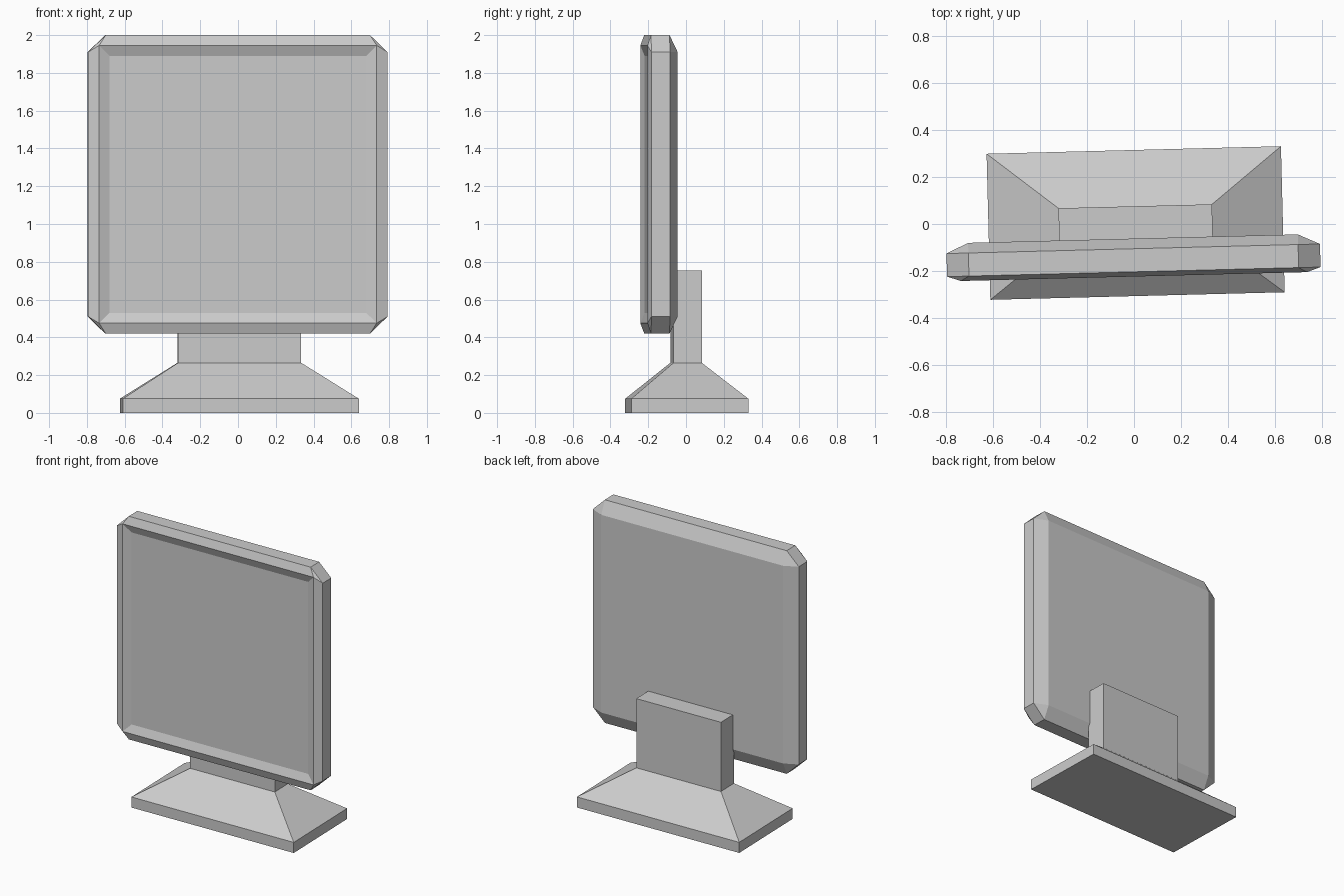
import bpy, bmesh
from math import radians
from mathutils import Matrix

cube = bpy.data.objects.get("Cube")
if cube:
    bpy.data.objects.remove(cube, do_unlink=True)

grey = bpy.data.materials.new("light grey plastic")
grey.use_nodes = True
grey.diffuse_color = (0.6, 0.6, 0.6, 1)
grey.node_tree.nodes["Principled BSDF"].inputs["Base Color"].default_value = (0.6, 0.6, 0.6, 1)

# The whole monitor is turned slightly about its upright axis
TURN = Matrix.Rotation(radians(1.47), 4, 'Z')


def rect(hx, hy):
    return [(sx * hx, sy * hy) for sx in (-1, 1) for sy in (-1, 1)]


def hull(points):
    """Convex solid around the points, with flat areas merged into single faces."""
    bm = bmesh.new()
    for p in points:
        bm.verts.new(p)
    bmesh.ops.convex_hull(bm, input=bm.verts[:])
    bmesh.ops.dissolve_limit(bm, angle_limit=radians(1), verts=bm.verts[:], edges=bm.edges[:])
    bmesh.ops.recalc_face_normals(bm, faces=bm.faces[:])
    return bm


def finish(bm, name, centre):
    bm.transform(TURN @ Matrix.Translation(centre))
    mesh = bpy.data.meshes.new(name)
    bm.to_mesh(mesh)
    bm.free()
    mesh.materials.append(grey)
    bpy.context.collection.objects.link(bpy.data.objects.new(name, mesh))


# Stand base: low slab with sloping sides that rise to the neck
foot = rect(0.625, 0.31)
collar = [(x, y - 0.004) for x, y in rect(0.326, 0.075)]
finish(hull([(x, y, z) for z in (0, 0.075) for x, y in foot]
            + [(x, y, 0.265) for x, y in collar]), "stand_base", (0.007, 0.004, 0))

# Neck: upright block behind the screen
finish(hull([(x, y, z) for z in (0.265, 0.755) for x, y in rect(0.326, 0.075)]),
       "neck", (0.007, 0, 0))

# Screen housing: corner-cut slab with bevelled front and back
outline = rect(0.793, 0.70) + rect(0.70, 0.79)
points = [(x, y, z) for y in (-0.203, -0.105) for x, z in outline]
points += [(x, -0.223, z) for x, z in rect(0.735, 0.735)]
points += [(x, -0.062, z) for x, z in rect(0.70, 0.70)]
screen = hull(points)

# Display: front face sunk behind a sloping rim
front = min(screen.faces, key=lambda f: f.calc_center_median().y)
bmesh.ops.inset_region(screen, faces=[front], thickness=0.055, use_even_offset=True)
bmesh.ops.translate(screen, verts=front.verts[:], vec=(0, 0.022, 0))
finish(screen, "screen_housing", (-0.006, 0, 1.21))
